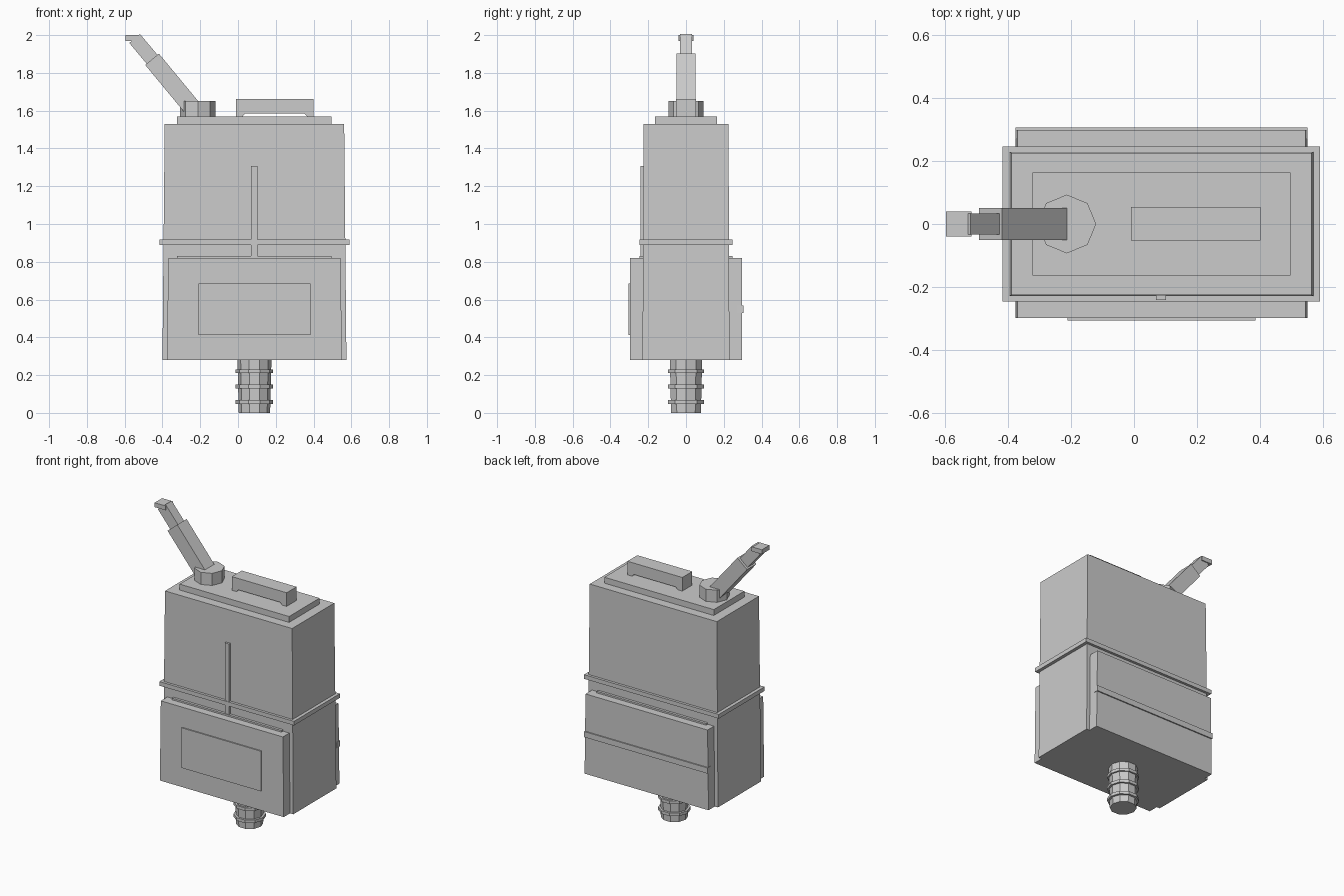
import bpy, bmesh
from math import radians
from mathutils import Matrix, Vector

default = bpy.data.objects.get("Cube")
if default:
    bpy.data.objects.remove(default, do_unlink=True)

grey = bpy.data.materials.new("plain grey")
grey.use_nodes = True
grey.diffuse_color = (0.6, 0.6, 0.6, 1)
grey.node_tree.nodes["Principled BSDF"].inputs["Base Color"].default_value = (0.6, 0.6, 0.6, 1)

CX = 0.087  # centre line of the case


def finish(name, bm):
    bmesh.ops.recalc_face_normals(bm, faces=bm.faces)
    mesh = bpy.data.meshes.new(name)
    bm.to_mesh(mesh)
    bm.free()
    mesh.materials.append(grey)
    obj = bpy.data.objects.new(name, mesh)
    bpy.context.collection.objects.link(obj)
    return obj


def box(name, x, y, z, taper=(0, 0)):
    """Box from three ranges; the top is drawn in by taper on each side."""
    bm = bmesh.new()
    bmesh.ops.create_cube(bm, size=1)
    for v in bm.verts:
        top = v.co.z > 0
        sx, sy = (1 if v.co.x > 0 else -1), (1 if v.co.y > 0 else -1)
        v.co = Vector((x[sx > 0] - sx * taper[0] * top,
                       y[sy > 0] - sy * taper[1] * top, z[top]))
    return finish(name, bm)


def wide(half):
    return (CX - half, CX + half)


def prism(name, x, sides, z, r_bottom, r_top):
    bm = bmesh.new()
    bmesh.ops.create_cone(bm, cap_ends=True, segments=sides, radius1=r_bottom,
                          radius2=r_top, depth=z[1] - z[0])
    # a corner points along x
    far = max(bm.verts, key=lambda v: v.co.y)
    turn = -radians(90) if abs(far.co.x) < 1e-4 else 0
    bmesh.ops.transform(bm, matrix=Matrix.Translation((x, 0, sum(z) / 2))
                        @ Matrix.Rotation(turn, 4, 'Z'), verts=bm.verts)
    return finish(name, bm)


def bar(name, start, end, width, depth):
    """Square bar between two points in the xz plane."""
    a, b = Vector((start[0], 0, start[1])), Vector((end[0], 0, end[1]))
    d = b - a
    bm = bmesh.new()
    bmesh.ops.create_cube(bm, size=1)
    scale = Matrix.Diagonal((width, depth, d.length, 1))
    tilt = Vector((0, 0, 1)).rotation_difference(d).to_matrix().to_4x4()
    bmesh.ops.transform(bm, matrix=Matrix.Translation((a + b) / 2) @ tilt @ scale,
                        verts=bm.verts)
    return finish(name, bm)


# Case, band and lid
box("case", wide(0.487), (-0.23, 0.23), (0.28, 1.53), (0.012, 0.005))
box("band", wide(0.503), (-0.245, 0.245), (0.89, 0.918))
box("lid", wide(0.409), (-0.163, 0.163), (1.53, 1.57))

# Pockets and the low flaps above them, front and back
for side, s in (("front", -1), ("back", 1)):
    box(side + "_pocket", wide(0.463), sorted((s * 0.2, s * 0.297)), (0.28, 0.82), (0.007, 0))
    box(side + "_flap", wide(0.409), sorted((s * 0.2, s * 0.245)), (0.75, 0.831))

# Front panel, front rib and back strip
box("front_panel", (-0.21, 0.385), (-0.305, -0.28), (0.413, 0.684))
box("front_rib", (0.07, 0.102), (-0.241, -0.2), (0.8, 1.308))
box("back_strip", wide(0.463), (0.27, 0.305), (0.53, 0.568), (0.001, 0))

# Carrying handle, an arch profile given depth
profile = [(-0.01, 1.57), (-0.01, 1.662), (0.4, 1.662), (0.4, 1.57),
           (0.365, 1.57), (0.352, 1.585), (0.038, 1.585), (0.025, 1.57)]
bm = bmesh.new()
face = bm.faces.new([bm.verts.new((x, -0.052, z)) for x, z in profile])
ext = bmesh.ops.extrude_face_region(bm, geom=[face])
bmesh.ops.translate(bm, vec=(0, 0.106, 0),
                    verts=[e for e in ext["geom"] if isinstance(e, bmesh.types.BMVert)])
finish("handle", bm)

# Swivel knob with its angled arm
prism("knob", -0.213, 8, (1.57, 1.652), 0.093, 0.093)
bar("arm_lower", (-0.235, 1.606), (-0.455, 1.872), 0.094, 0.1)
bar("arm_upper", (-0.44, 1.854), (-0.547, 1.982), 0.074, 0.066)
box("arm_tip", (-0.595, -0.514), (-0.04, 0.04), (1.97, 2.0))

# Ribbed hose spout under the case
prism("spout", CX, 10, (0, 0.28), 0.083, 0.09)
for i in range(3):
    z = 0.047 + i * 0.082
    prism("spout_ring_%d" % (i + 1), CX, 10, (z, z + 0.02), 0.099, 0.099)
